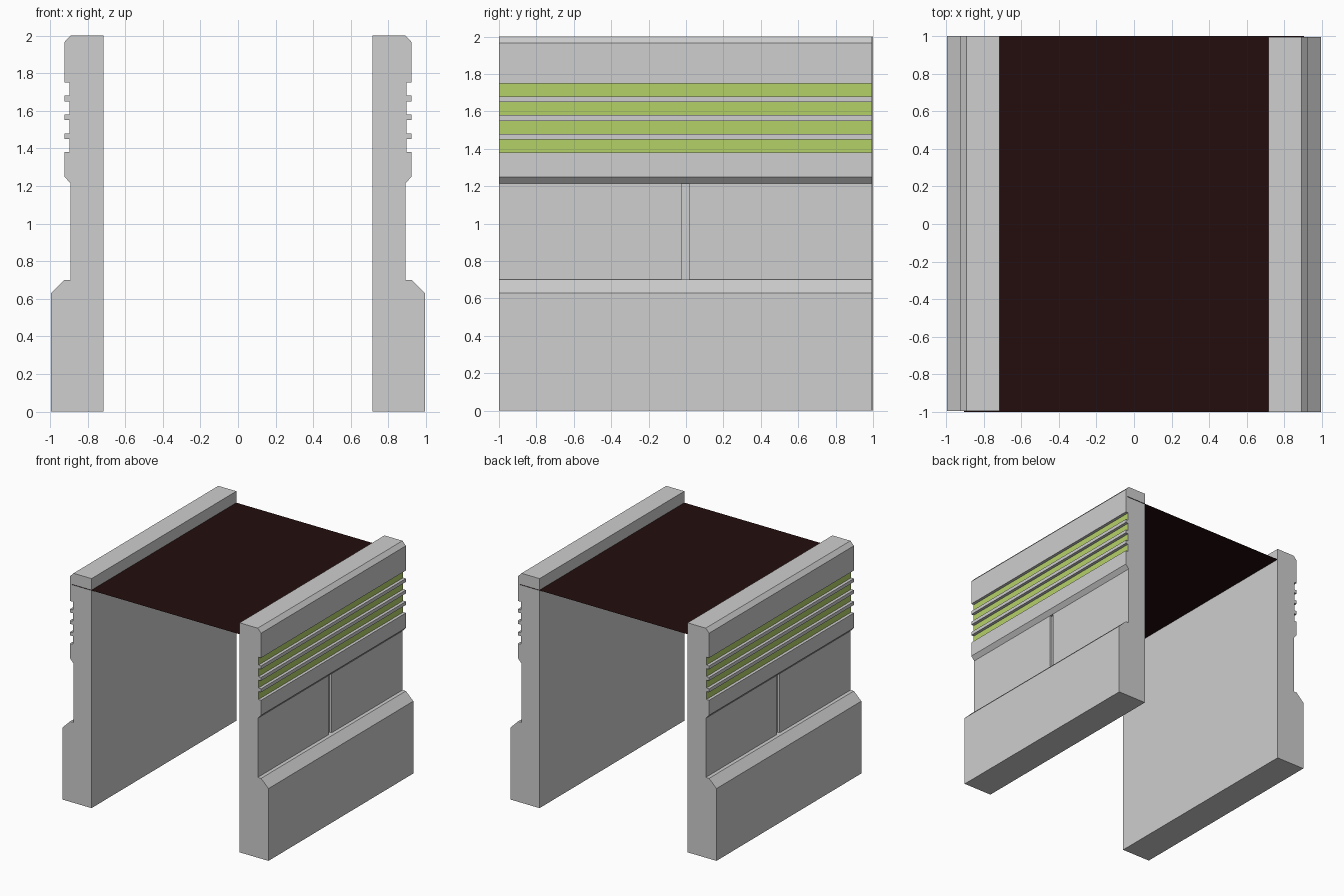
import bpy, bmesh, math
from mathutils import Vector

cube = bpy.data.objects.get("Cube")
if cube:
    bpy.data.objects.remove(cube, do_unlink=True)


def material(name, rgb):
    m = bpy.data.materials.new(name)
    m.use_nodes = True
    m.diffuse_color = (*rgb, 1)
    m.node_tree.nodes["Principled BSDF"].inputs["Base Color"].default_value = (*rgb, 1)
    return m


grey = material("light grey", (0.62, 0.62, 0.62))
green = material("lime green", (0.462, 0.638, 0.141))
dark = material("dark maroon", (0.017, 0.004, 0.004))

INNER, BASE, FACE, SLOT, WAIST = 0.716, 0.994, 0.923, 0.897, 0.891
HALF = 0.997          # half the wall length
SHIFT = -0.003        # slight stagger of the two walls


def add_object(name, bm, mats):
    mesh = bpy.data.meshes.new(name)
    bm.to_mesh(mesh)
    bm.free()
    for m in mats:
        mesh.materials.append(m)
    ob = bpy.data.objects.new(name, mesh)
    bpy.context.collection.objects.link(ob)
    return ob


def build_wall():
    # Cross-section: plinth, waist, slotted upper band, chamfered top
    profile = [(INNER, 0), (BASE, 0), (BASE, 0.63), (FACE, 0.70),
               (WAIST, 0.70), (WAIST, 1.215), (FACE, 1.25)]
    for i in range(4):
        z = 1.38 + 0.1 * i
        profile += [(FACE, z), (SLOT, z), (SLOT, z + 0.07), (FACE, z + 0.07)]
    profile += [(FACE, 1.965), (0.89, 2.0), (INNER, 2.0)]

    bm = bmesh.new()
    cap = bm.faces.new([bm.verts.new((x, -HALF, z)) for x, z in profile])
    ext = bmesh.ops.extrude_face_region(bm, geom=[cap], use_keep_orig=True)
    moved = [g for g in ext["geom"] if isinstance(g, bmesh.types.BMVert)]
    bmesh.ops.translate(bm, verts=moved, vec=(0, 2 * HALF, 0))
    bmesh.ops.recalc_face_normals(bm, faces=bm.faces)

    # Green backs of the slots
    for f in bm.faces:
        c = f.calc_center_median()
        if f.normal.x > 0.9 and abs(c.x - SLOT) < 0.002:
            f.material_index = 1

    # Vertical joint sunk into the middle of the waist
    def waist_faces():
        return [f for f in bm.faces if f.normal.x > 0.9
                and abs(f.calc_center_median().x - WAIST) < 0.002]

    for y in (-0.02, 0.02):
        faces = waist_faces()
        geom = set(faces)
        for f in faces:
            geom.update(f.edges)
            geom.update(f.verts)
        bmesh.ops.bisect_plane(bm, geom=list(geom), plane_co=(0, y, 0),
                               plane_no=(0, 1, 0))
        bm.normal_update()
    joint = [f for f in waist_faces() if abs(f.calc_center_median().y) < 0.01]
    bmesh.ops.inset_region(bm, faces=joint, thickness=0, depth=-0.02,
                           use_even_offset=False)
    return bm


# Two walls, the second turned half a circle
right_wall = add_object("left_wall", build_wall(), [grey, green])
right_wall.location.y = SHIFT
other_wall = add_object("right_wall", build_wall(), [grey, green])
other_wall.location.y = -SHIFT
other_wall.rotation_euler.z = math.pi

# Thin dark deck spanning between the walls
bm = bmesh.new()
bm.faces.new([bm.verts.new(Vector((x, y, 1.9)))
              for x, y in ((-0.905, -1), (0.905, -1), (0.905, 1), (-0.905, 1))])
add_object("deck", bm, [dark])
